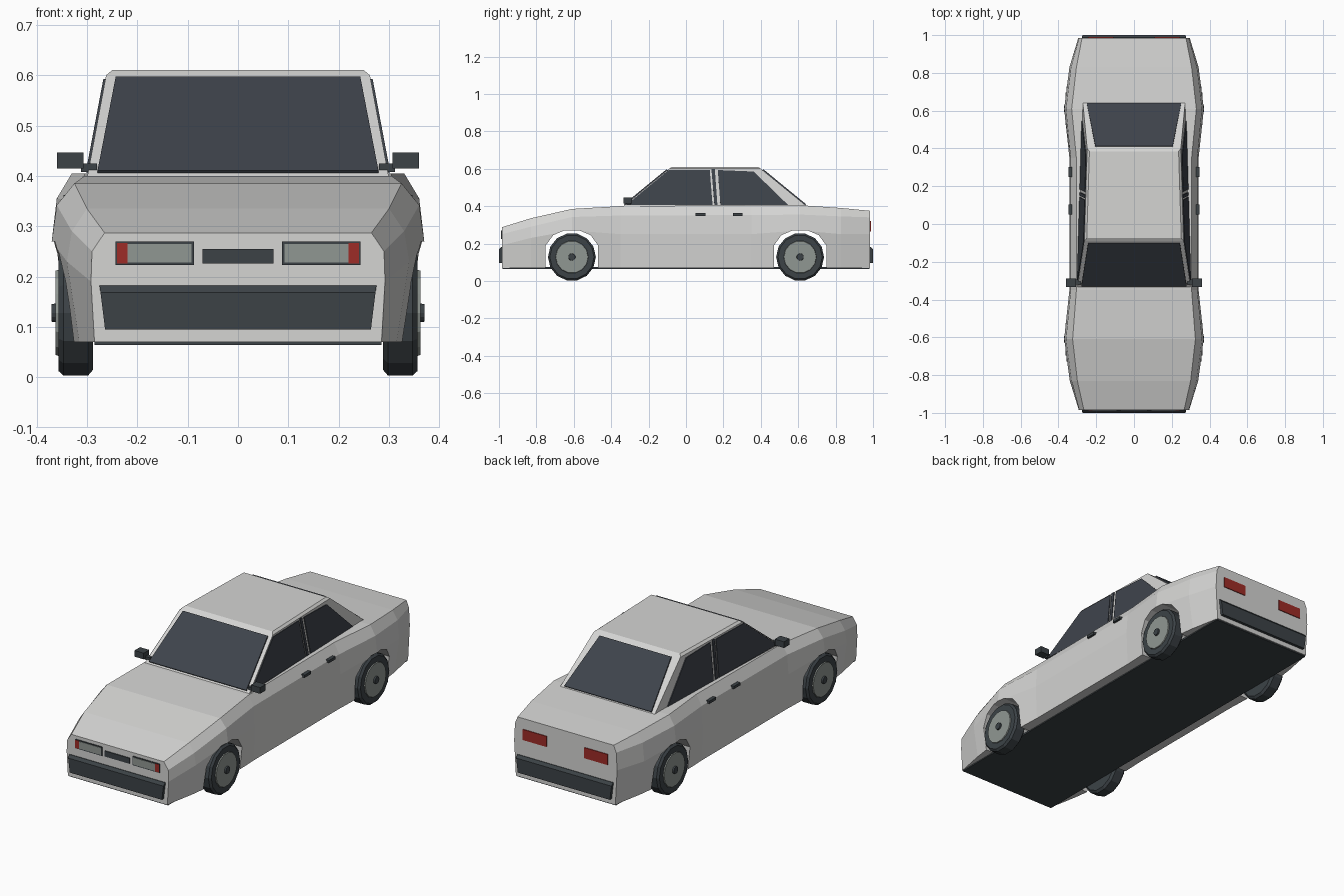
import bpy, bmesh, math
from mathutils import Vector

if "Cube" in bpy.data.objects:
    bpy.data.objects.remove(bpy.data.objects["Cube"])


def material(name, colour):
    m = bpy.data.materials.new(name)
    m.use_nodes = True
    m.diffuse_color = (*colour, 1)
    m.node_tree.nodes["Principled BSDF"].inputs["Base Color"].default_value = (*colour, 1)
    return m


PAINT = material("silver paint", (0.66, 0.66, 0.65))
DARK = material("dark trim", (0.045, 0.055, 0.062))
GLASS = material("tinted glass", (0.048, 0.056, 0.07))
GREY = material("lens and rim grey", (0.28, 0.31, 0.29))
RED = material("red lens", (0.34, 0.025, 0.02))


def loft(name, rings, mat):
    """Closed solid through rings that share one point count."""
    bm = bmesh.new()
    loops = [[bm.verts.new(p) for p in ring] for ring in rings]
    n = len(loops[0])
    for a, b in zip(loops, loops[1:]):
        for i in range(n):
            j = (i + 1) % n
            bm.faces.new((a[i], a[j], b[j], b[i]))
    bm.faces.new(loops[0])
    bm.faces.new(loops[-1])
    bmesh.ops.recalc_face_normals(bm, faces=bm.faces)
    mesh = bpy.data.meshes.new(name)
    bm.to_mesh(mesh)
    bm.free()
    mesh.materials.append(mat)
    obj = bpy.data.objects.new(name, mesh)
    bpy.context.collection.objects.link(obj)
    return obj


def prism(name, points, direction, mat):
    pts = [Vector(p) for p in points]
    return loft(name, [pts, [p + Vector(direction) for p in pts]], mat)


def box(name, x0, x1, y0, y1, z0, z1, mat):
    ring = [(x0, y0, z0), (x1, y0, z0), (x1, y0, z1), (x0, y0, z1)]
    return prism(name, ring, (0, y1 - y0, 0), mat)


# Lower body: y, then half-width and height of hood edge, shoulder, flank, and sill half-width
stations = [
    (-0.985, 0.265, 0.287, 0.29, 0.25, 0.292, 0.19, 0.285),
    (-0.83, 0.30, 0.335, 0.33, 0.29, 0.34, 0.23, 0.315),
    (-0.61, 0.325, 0.385, 0.36, 0.342, 0.37, 0.27, 0.345),
    (-0.35, 0.305, 0.40, 0.335, 0.35, 0.342, 0.25, 0.335),
    (0.35, 0.305, 0.405, 0.335, 0.352, 0.342, 0.25, 0.335),
    (0.61, 0.33, 0.405, 0.36, 0.355, 0.37, 0.27, 0.345),
    (0.83, 0.305, 0.39, 0.333, 0.345, 0.342, 0.25, 0.315),
    (0.985, 0.275, 0.375, 0.29, 0.34, 0.295, 0.25, 0.285),
]
rings = []
for y, tx, tz, sx, sz, mx, mz, bx in stations:
    half = [(tx, y, tz), (sx, y, sz), (mx, y, mz), (bx, y, 0.07)]
    rings.append(half + [(-x, yy, z) for x, yy, z in reversed(half)])
body = loft("body", rings, PAINT)

# Wheel arches cut across the body
AXLES = (("front", -0.61), ("rear", 0.61))
for place, cy in AXLES:
    half = [(0.14, 0.0), (0.14, 0.19), (0.10, 0.245), (0.04, 0.27)]
    arch = half + [(-y, z) for y, z in reversed(half)]
    cutter = prism("arch_cutter", [(-0.5, cy + y, z) for y, z in arch], (1, 0, 0), PAINT)
    cutter.hide_render = True
    mod = body.modifiers.new("arch", "BOOLEAN")
    mod.operation = "DIFFERENCE"
    mod.solver = "EXACT"
    mod.object = cutter
    bpy.context.view_layer.objects.active = body
    bpy.ops.object.modifier_apply(modifier=mod.name)
    bpy.data.objects.remove(cutter)

box("floor_pan", -0.285, 0.285, -0.98, 0.98, 0.064, 0.074, DARK)


# Cabin with a slightly chamfered roof
def rect(xf, yf, zf, xr, yr, zr):
    return [(-xf, yf, zf), (xf, yf, zf), (xr, yr, zr), (-xr, yr, zr)]


loft("cabin", [rect(0.30, -0.34, 0.395, 0.271, 0.645, 0.40),
               rect(0.262, -0.09, 0.60, 0.248, 0.40, 0.60),
               rect(0.25, -0.075, 0.61, 0.236, 0.385, 0.61)], PAINT)


def end_glass(name, y0, y1, x0, x1, lift):
    pts = [(-x0, y0, 0.406), (x0, y0, 0.406), (x1, y1, 0.592), (-x1, y1, 0.592)]
    prism(name, pts, (0, lift, 0.005), GLASS)


end_glass("windshield", -0.327, -0.10, 0.279, 0.243, -0.004)
end_glass("rear_window", 0.637, 0.41, 0.25, 0.205, 0.004)


# Side glass lies on the sloping cabin flank
def flank(y, z):
    return 0.30 - 0.0286 * (y + 0.34) - 0.154 * (z - 0.40)


side_panes = {
    "front_side_window": [(-0.318, 0.406), (-0.093, 0.592), (0.127, 0.592), (0.142, 0.406)],
    "door_pillar": [(0.152, 0.406), (0.136, 0.597), (0.154, 0.597), (0.168, 0.406)],
    "rear_side_window": [(0.184, 0.406), (0.170, 0.592), (0.362, 0.584), (0.545, 0.406)],
}

for side, s in (("left", 1), ("right", -1)):
    for pane, outline in side_panes.items():
        pts = [(s * (flank(y, z) - 0.001), y, z) for y, z in outline]
        prism(f"{side}_{pane}", pts, (s * 0.005, 0, 0.001), GLASS)

    # Door handles and mirrors
    for door, y in (("front", 0.05), ("rear", 0.25)):
        box(f"{side}_{door}_handle", s * 0.325, s * 0.347, y, y + 0.053, 0.348, 0.362, DARK)
    box(f"{side}_mirror", s * 0.307, s * 0.36, -0.333, -0.288, 0.415, 0.447, DARK)
    box(f"{side}_mirror_stalk", s * 0.28, s * 0.312, -0.32, -0.295, 0.408, 0.425, DARK)

    # Headlamps and tail lamps
    box(f"{side}_headlamp_frame", s * 0.087, s * 0.243, -0.988, -0.98, 0.223, 0.270, DARK)
    box(f"{side}_headlamp", s * 0.092, s * 0.219, -0.990, -0.982, 0.228, 0.265, GREY)
    box(f"{side}_indicator", s * 0.219, s * 0.240, -0.990, -0.982, 0.226, 0.267, RED)
    box(f"{side}_tail_lamp", s * 0.108, s * 0.243, 0.981, 0.989, 0.265, 0.32, RED)

    # Wheels: tyre, rim and hub turned around the axle
    for place, cy in AXLES:
        def turned(part, profile, mat, n=14):
            turn = [2 * math.pi * (i + 0.5) / n for i in range(n)]
            loft(f"{side}_{place}_{part}",
                 [[(s * x, cy + r * math.sin(a), 0.128 + r * math.cos(a)) for a in turn]
                  for x, r in profile], mat)

        turned("tyre", [(0.288, 0.116), (0.298, 0.128), (0.347, 0.128), (0.357, 0.118)], DARK)
        turned("rim", [(0.35, 0.09), (0.362, 0.086)], GREY)
        turned("hub", [(0.355, 0.02), (0.37, 0.018)], DARK)

box("front_plate", -0.071, 0.071, -0.990, -0.982, 0.226, 0.255, DARK)

# Bumpers, tapering downward with a sloped upper lip
for place, s in (("front", -1), ("rear", 1)):
    levels = [(0.264, 1.0, 0.095), (0.273, 1.0, 0.168), (0.275, 0.988, 0.182)]
    loft(f"{place}_bumper",
         [[(-x, s * 0.975, z), (x, s * 0.975, z), (x, s * y, z), (-x, s * y, z)]
          for x, y, z in levels], DARK)
